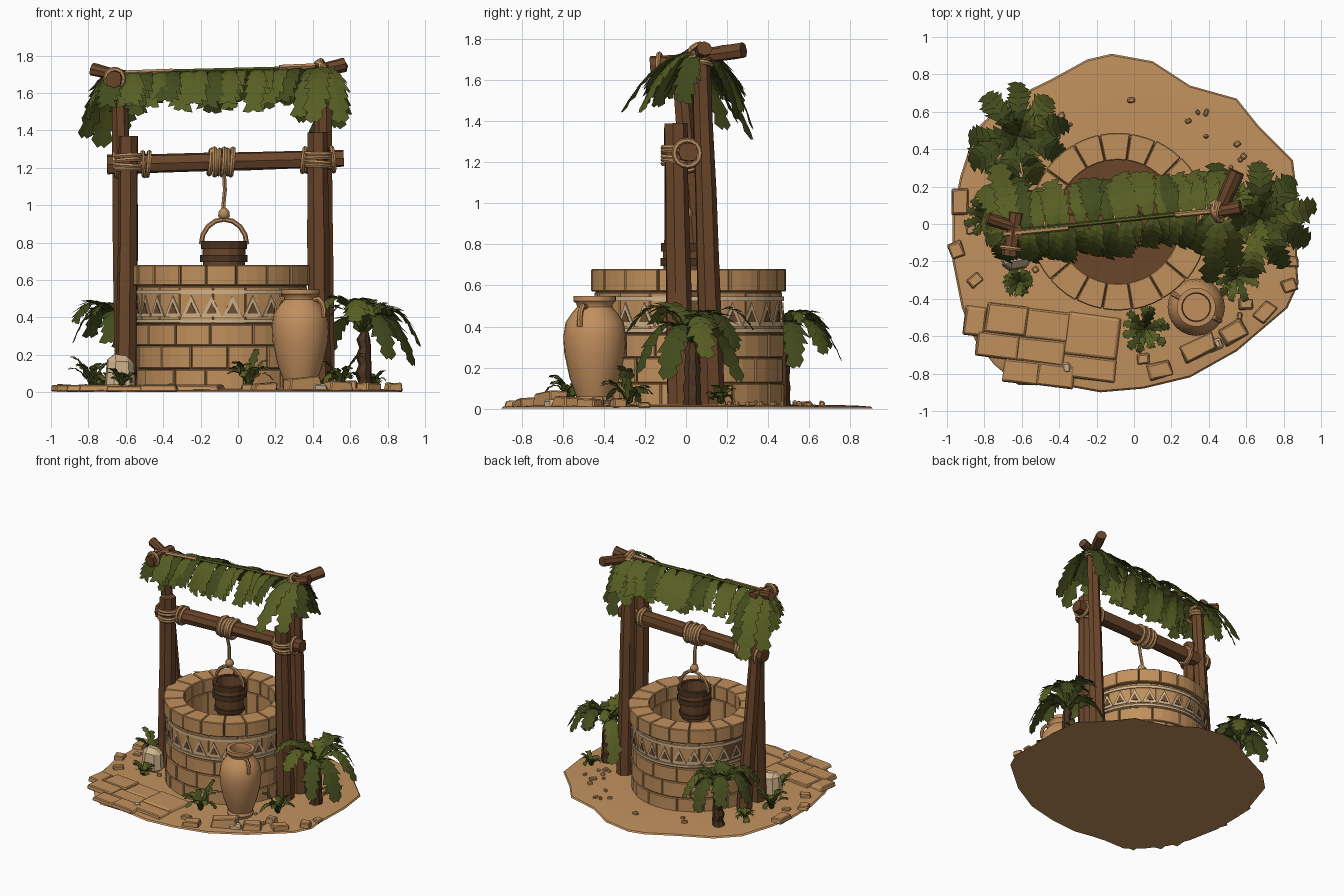
import bpy, bmesh, math, random
from mathutils import Vector as V

if "Cube" in bpy.data.objects:
    bpy.data.objects.remove(bpy.data.objects["Cube"])
random.seed(7)
R = random.uniform
PI = math.pi

def mat(name, *rgb):
    m = bpy.data.materials.new(name)
    m.diffuse_color = [((c / 255 + .055) / 1.055) ** 2.4 for c in rgb] + [1]
    m.use_nodes = True
    m.node_tree.nodes["Principled BSDF"].inputs["Base Color"].default_value = m.diffuse_color
    return m
SAND, STONE = mat("sand", 193, 145, 94), mat("sandstone", 193, 144, 92)
PALE, MORTAR = mat("pale paint", 208, 180, 142), mat("dark mortar", 112, 78, 48)
WOOD, DWOOD = mat("wood", 107, 70, 42), mat("dark wood", 76, 51, 32)
LEAF, DLEAF = mat("leaf green", 87, 94, 35), mat("dark leaf", 66, 75, 29)
ROPE, CLAY = mat("rope", 186, 140, 92), mat("clay", 194, 143, 94)

def make(name, bm, *mats, smooth=0, bevel=0, fix=True):
    if fix:
        bmesh.ops.recalc_face_normals(bm, faces=bm.faces)
    me = bpy.data.meshes.new(name)
    bm.to_mesh(me)
    bm.free()
    ob = bpy.data.objects.new(name, me)
    bpy.context.collection.objects.link(ob)
    for m in mats:
        me.materials.append(m)
    if bevel:
        b = ob.modifiers.new("bevel", 'BEVEL')
        b.width, b.segments, b.limit_method, b.angle_limit = bevel, 1, 'ANGLE', math.radians(40)
    if smooth:
        bpy.ops.object.select_all(action='DESELECT')
        ob.select_set(True)
        bpy.context.view_layer.objects.active = ob
        bpy.ops.object.shade_smooth_by_angle(angle=math.radians(smooth))
    return ob

def skin(bm, rings, closed=False, caps=True, mi=0):
    rv = [[bm.verts.new(p) for p in r] for r in rings]
    n = len(rv[0])
    pairs = list(zip(rv, rv[1:])) + ([(rv[-1], rv[0])] if closed else [])
    fs = [bm.faces.new((a[j], a[(j + 1) % n], b[(j + 1) % n], b[j])) for a, b in pairs for j in range(n)]
    if caps and not closed:
        fs += [bm.faces.new(rv[0][::-1]), bm.faces.new(rv[-1])]
    for f in fs:
        f.material_index = mi

def tube(bm, pts, radii, sides=8, jit=0, closed=False):
    pts = [V(p) for p in pts]
    n = len(pts)
    if not isinstance(radii, (list, tuple)):
        radii = [radii] * n
    if closed:
        tan = [(pts[(i + 1) % n] - pts[i - 1]).normalized() for i in range(n)]
    else:
        tan = [(pts[min(i + 1, n - 1)] - pts[max(i - 1, 0)]).normalized() for i in range(n)]
    ref = min((V((1, 0, 0)), V((0, 1, 0)), V((0, 0, 1))), key=lambda a: max(abs(t.dot(a)) for t in tan))
    var = [1 + R(-jit, jit) for _ in range(sides)]
    rings = []
    for p, t, r in zip(pts, tan, radii):
        u = t.cross(ref).normalized()
        w = t.cross(u)
        rings.append([p + (u * math.cos(k * 2 * PI / sides) + w * math.sin(k * 2 * PI / sides)) * r * var[k] * (1 + R(-jit, jit) / 2)
                      for k in range(sides)])
    skin(bm, rings, closed)

def log(bm, a, b, r0, r1, sides=8):
    a, b = V(a), V(b)
    tube(bm, [a.lerp(b, i / 5) for i in range(6)], [r0 + (r1 - r0) * i / 5 for i in range(6)], sides, .1)

def ring(bm, c, axis, rad, r=.013):
    ax = V(axis).normalized()
    u = ax.orthogonal().normalized()
    w = ax.cross(u)
    tube(bm, [V(c) + (u * math.cos(k * PI / 8) + w * math.sin(k * PI / 8)) * rad for k in range(16)], r, 6, 0, True)

def lathe(bm, prof, cx, cy, n, mi=0, caps=True, closed=False):
    skin(bm, [[(cx + r * math.cos(k * 2 * PI / n), cy + r * math.sin(k * 2 * PI / n), z) for k in range(n)] for r, z in prof],
         closed, caps, mi)

def frond(bm, base, az, L, W, up, down, n=7, dark=.35):
    a = math.radians(az)
    fw, sd = V((math.cos(a), math.sin(a), 0)), V((-math.sin(a), math.cos(a), 0))
    P = lambda t: V(base) + fw * L * t + V((0, 0, up * t - down * t * t))
    mi = 1 if random.random() < dark else 0
    for s in (1, -1):
        for i in range(n):
            t = i / n
            w = W * math.sin(PI * (.16 + .74 * t)) ** .7 * R(.8, 1.2)
            p0, p1 = P(t), P(min(t + 1.4 / n, 1))
            d = (p1 - p0).normalized()
            o = sd * s
            vs = [p0, p0 + o * w * .55 + d * w * .35, p0 + o * w + d * w * 1.25 - V((0, 0, w * .2)), p1 + o * w * .3 + d * w * .25, p1]
            f = bm.faces.new([bm.verts.new(v) for v in (vs if s < 0 else vs[::-1])])
            f.material_index = mi

def rock(bm, x, y, sx, sy, h, rot=0, jit=.12):
    vs = bmesh.ops.create_cube(bm, size=1)['verts']
    c, s = math.cos(math.radians(rot)), math.sin(math.radians(rot))
    for v in vs:
        k = (.88 if v.co.z > 0 else 1) + R(-jit, jit)
        px, py = v.co.x * sx * k, v.co.y * sy * k
        v.co = (x + px * c - py * s, y + px * s + py * c, h * (1 + R(-jit, jit)) if v.co.z > 0 else .004)

# ground
out = [(-.12, .91), (.1, .87), (.3, .74), (.55, .67), (.67, .52), (.85, .34), (.88, .1), (.87, -.2), (.88, -.32), (.82, -.45),
       (.55, -.68), (.3, -.82), (.05, -.88), (-.18, -.9), (-.4, -.86), (-.62, -.86), (-.75, -.75), (-.85, -.62), (-.92, -.45),
       (-.97, -.2), (-.97, .05), (-.93, .25), (-.85, .5), (-.7, .65), (-.45, .77), (-.25, .88)][::-1]
bm = bmesh.new()
skin(bm, [[(x * k, y * k, z) for x, y in out] for k, z in ((1, 0), (.99, .01), (.9, .016), (.5, .022))])
make("ground", bm, SAND, smooth=40)

# well: mortar core, stone courses, rim, painted band
CX, CY = -.085, .012
bm = bmesh.new()
lathe(bm, [(.342, .01), (.452, .01), (.452, .66), (.342, .66)], CX, CY, 48, closed=True)
make("well_core", bm, MORTAR, smooth=30)
bm = bmesh.new()
def course(z0, z1, r0, r1, n, off, gap=.004):
    cuts = [off + (i + R(-.18, .18)) * 2 * PI / n for i in range(n)]
    cuts.append(cuts[0] + 2 * PI)
    for a, b in zip(cuts, cuts[1:]):
        a, b, dr = a + gap, b - gap, R(-.005, .006)
        rr = []
        for i in range(4):
            t = a + (b - a) * i / 3
            rr.append([(CX + r * math.cos(t), CY + r * math.sin(t), z) for r, z in ((r0, z0), (r1 + dr, z0), (r1 + dr, z1), (r0, z1))])
        skin(bm, rr)
for k, (z0, z1) in enumerate(((.01, .122), (.126, .246), (.25, .362))):
    course(z0, z1, .335, .462, 14, k * .22 + .1)
course(.366, .566, .335, .456, 16, .3, .002)
course(.57, .68, .33, .478, 18, .05)
make("well_stones", bm, STONE, bevel=.005)
bm = bmesh.new()
for z0, z1 in ((.372, .39), (.525, .547)):
    lathe(bm, [(.458, z0), (.465, z0), (.465, z1), (.458, z1)], CX, CY, 48, closed=True)
def tri(ang, zc, s, r, mi):
    rr = []
    for q in (r - .006, r):
        rr.append([(CX + q * math.cos(ang + da * s / .46), CY + q * math.sin(ang + da * s / .46), zc + dz * s)
                   for da, dz in ((-.055, -.055), (.055, -.055), (0, .06))])
    skin(bm, rr, mi=mi)
for i in range(26):
    tri(i * 2 * PI / 26, .456, 1, .466, 0)
    tri(i * 2 * PI / 26, .449, .5, .469, 1)
make("painted_band", bm, PALE, MORTAR)
bm = bmesh.new()
lathe(bm, [(.34, .23), (.34, .25)], CX, CY, 32)
make("well_bottom", bm, WOOD)

# posts, winch beam and roof logs
bm = bmesh.new()
log(bm, (-.597, -.05, .012), (-.585, -.05, 1.37), .062, .056, 7)
log(bm, (.44, -.03, .012), (.428, -.052, 1.39), .064, .056, 7)
log(bm, (-.6, .12, .012), (-.635, -.035, 1.72), .062, .044, 7)
log(bm, (.45, .125, .012), (.455, .068, 1.75), .062, .044, 7)
make("posts", bm, WOOD)
bm = bmesh.new()
log(bm, (-.70, 0, 1.217), (.565, .012, 1.25), .058, .05)
make("winch_beam", bm, WOOD)
bm = bmesh.new()
log(bm, (-.665, -.17, 1.675), (-.63, .06, 1.69), .046, .04)
log(bm, (-.78, .03, 1.73), (-.6, -.03, 1.685), .035, .03)
log(bm, (.44, .03, 1.71), (.55, .28, 1.745), .036, .04)
log(bm, (.42, .06, 1.72), (.57, .09, 1.755), .03, .036)
make("roof_logs", bm, WOOD)

# ropes
bm = bmesh.new()
for i in range(4):
    for px, py, z in ((-.587, -.05, 1.192), (.43, -.05, 1.207)):
        ring(bm, (px, py + .005, z + i * .023), (R(-.1, .1), R(-.1, .1), 1), .066)
for x in (-.505, -.48, -.655, .352, .376, .505):
    ring(bm, (x, .006, 1.232 + x * .025), (1, R(-.12, .12), R(-.12, .12)), .063)
for i in range(6):
    ring(bm, (-.148 + i * .023, .005, 1.231), (1, R(-.1, .1), R(-.1, .1)), .064 + .006 * (i % 2), .014)
for i in range(3):
    ring(bm, (-.637, -.035, 1.64 + i * .023), (.2, R(-.2, .2), 1), .052)
    ring(bm, (.456, .068, 1.68 + i * .023), (-.2, R(-.2, .2), 1), .054)
    ring(bm, (.456, .068, 1.725), (R(.4, 1), R(-.4, .4), R(.1, .7)), .052)
ring(bm, (-.66, -.13, 1.678), (.15, 1, 0), .049)
tube(bm, [(-.075, -.03, 1.17), (-.07, -.01, 1.08), (-.078, 0, 1.0), (-.075, 0, .93)], .012, 6)
tube(bm, [(-.075, 0, .925), (-.075, 0, .94), (-.075, 0, .965), (-.075, 0, .985)], [.015, .032, .03, .014], 7)
tube(bm, [(-.075 + .122 * math.cos(k * PI / 8), 0, .79 + .135 * math.sin(k * PI / 8)) for k in range(9)], .013, 6)
tube(bm, [(-.7, -.055, 1.705), (-.35, -.02, 1.718)], .014, 6)
tube(bm, [(.22, .048, 1.738), (.5, .075, 1.75)], .014, 6)
make("ropes", bm, ROPE, smooth=50)

# bucket
bm = bmesh.new()
lathe(bm, [(.095, .56), (.108, .64), (.115, .72), (.114, .8), (.098, .8), (.09, .62)], -.075, 0, 14)
for z0, z1, r in ((.765, .808, .124), (.695, .735, .127), (.585, .615, .112)):
    lathe(bm, [(r - .025, z0), (r, z0), (r, z1), (r - .025, z1)], -.075, 0, 14, 1, closed=True)
make("bucket", bm, WOOD, DWOOD)

# clay jar
bm = bmesh.new()
lathe(bm, [(.088, .015), (.098, .04), (.09, .06), (.122, .15), (.148, .27), (.153, .35), (.142, .42), (.112, .465), (.086, .495), (.088, .51),
           (.104, .525), (.104, .55), (.078, .55), (.072, .5), (.1, .43), (.09, .38)], .333, -.445, 24)
for a in (-30, 150):
    c, s = math.cos(math.radians(a)), math.sin(math.radians(a))
    tube(bm, [(.333 + r * c, -.445 + r * s, z) for r, z in ((.085, .495), (.115, .5), (.137, .475), (.146, .44), (.142, .4))], .014, 7)
make("clay_jar", bm, CLAY, smooth=40)

# roof fronds along the ridge
bm = bmesh.new()
ridge = lambda x: (x, .02 + .105 * (x + .08), 1.725 + .025 * x)
for i in range(15):
    x = -.58 + i * .073
    frond(bm, ridge(x), 105 + R(-16, 16), R(.2, .26), .075, R(0, .05), R(.17, .24), 6)
    frond(bm, ridge(x + .03), -107 + R(-16, 16), R(.15, .2), .075, R(0, .04), R(.17, .24), 6)
for az, L, d in ((-98, .38, .3), (-72, .3, .3), (-125, .25, .27), (95, .26, .38), (70, .2, .33), (-35, .14, .25), (120, .24, .3)):
    frond(bm, (.46, .065, 1.74), az, L, .075, .05, d + .04)
for az, L, d in ((105, .36, .4), (130, .28, .35), (160, .18, .25), (195, .16, .18), (250, .17, .18), (85, .28, .32), (285, .15, .18)):
    frond(bm, (-.64, -.03, 1.71), az, L, .075, .05, d + .04)
tube(bm, [ridge(-.6), ridge(.46)], .012, 6)
make("roof_fronds", bm, LEAF, DLEAF, fix=False)

# palms and small bushes
bm, tk = bmesh.new(), bmesh.new()
for x, y, n, k in ((.67, .03, 9, 1), (-.62, .47, 9, .93)):
    tube(tk, [(x + .01 * (i % 2), y, .012 + i * .045) for i in range(8)], [.048, .04, .045, .036, .042, .034, .038, .02], 7, .08)
    for i in range(n):
        frond(bm, (x, y, .31), i * 360 / n + 15 + R(-8, 8), k * R(.28, .32), .072, R(.5, .68), R(.54, .7), 8, .55)
    for i in range(4):
        frond(bm, (x, y, .32), i * 90 + R(0, 40), .17, .05, .5, .4, 7, .55)
for x, y, r in ((.06, -.56, .135), (-.62, -.31, .08), (.55, -.28, .14), (-.78, .03, .13), (-.72, .28, .07), (.72, .17, .07)):
    for i in range(11):
        frond(bm, (x, y, .02), i * 33 + R(-10, 10), r * R(.75, 1), .026, r * R(1.9, 2.9), r * R(1.2, 2), 5, .55)
make("palm_leaves", bm, LEAF, DLEAF, fix=False)
make("palm_trunks", tk, DWOOD)

# paving slabs, loose rocks and pebbles
bm = bmesh.new()
for x, y, sx, sy in ((-.68, -.51, .24, .17), (-.46, -.54, .25, .17), (-.22, -.60, .3, .24), (-.73, -.65, .24, .14), (-.5, -.68, .27, .14),
                     (-.24, -.77, .3, .13), (-.6, -.79, .2, .13), (-.42, -.81, .21, .13), (-.85, -.52, .12, .16)):
    rock(bm, x, y, sx, sy, R(.032, .042), -7, .04)
for x, y, sx, sy, h, rot in ((.14, -.78, .13, .09, .05, 15), (.35, -.66, .2, .1, .08, 25), (.53, -.58, .14, .1, .06, 30), (.7, -.47, .12, .08, .05, 50),
                             (.83, -.33, .08, .07, .05, 20), (.85, -.2, .06, .06, .03, 0), (-.93, .12, .09, .14, .04, 0), (-.95, -.14, .08, .09, .04, 20),
                             (-.85, -.3, .08, .06, .04, 40), (-.87, -.03, .06, .05, .03, 10), (.6, -.43, .08, .06, .06, 0), (.05, -.72, .07, .06, .04, 5)):
    rock(bm, x, y, sx, sy, h, rot)
for i in range(22):
    a = R(.2, 1.2) if i < 12 else R(-1.2, 5)
    d = R(.55, .75)
    rock(bm, d * math.cos(a), d * math.sin(a), R(.02, .045), R(.02, .035), R(.03, .04), R(0, 90))
make("paving_and_rocks", bm, STONE, bevel=.006)
bm = bmesh.new()
rock(bm, -.63, -.18, .16, .13, .2, 10, .08)
make("pale_boulder", bm, PALE, bevel=.035)
bm = bmesh.new()
rock(bm, .43, -.65, .09, .06, .05, 25)
rock(bm, -.36, -.77, .05, .06, .046, 5)
make("pale_rocks", bm, PALE, bevel=.01)
